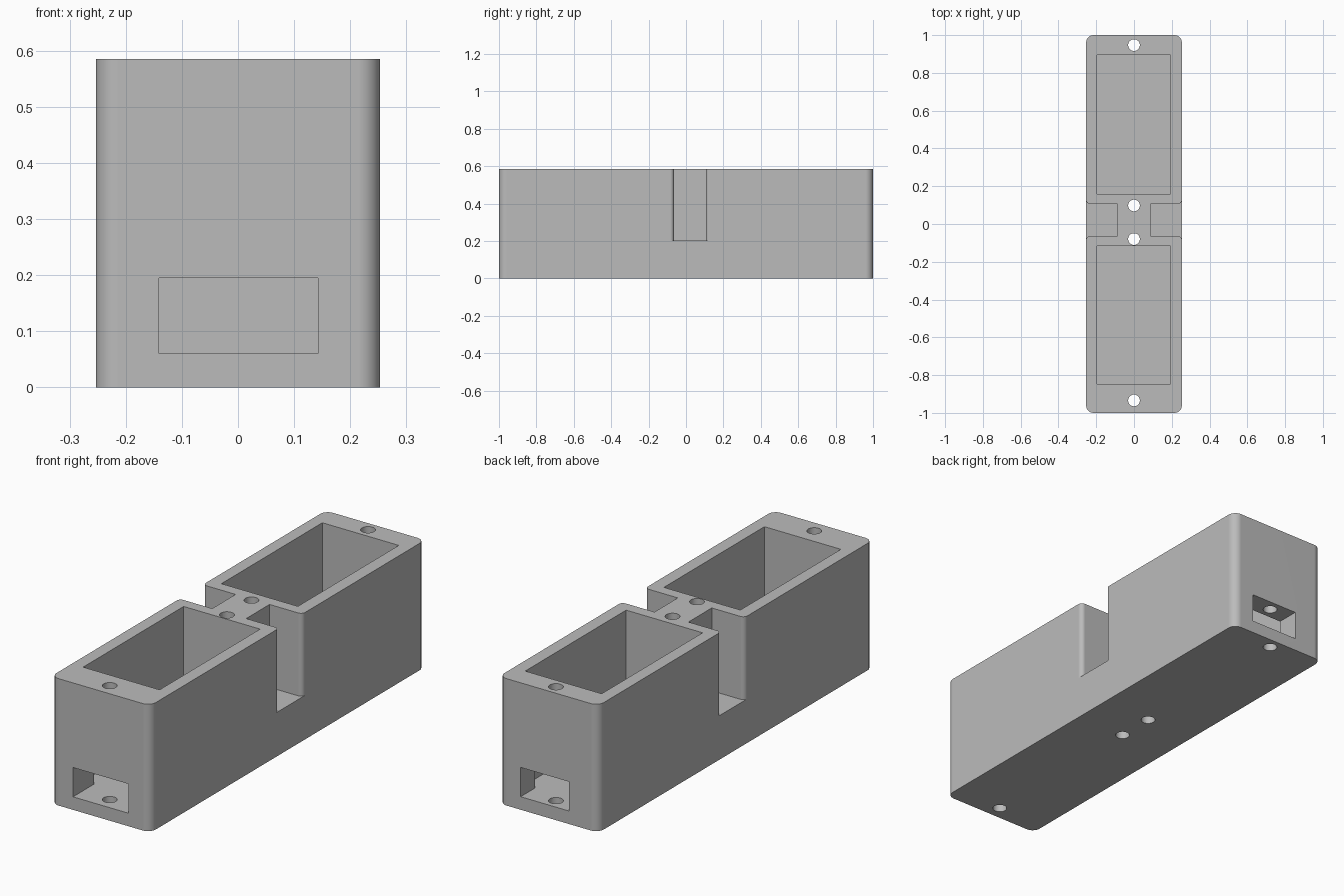
import bpy, bmesh
from math import sin, cos, pi

cube = bpy.data.objects.get("Cube")
if cube:
    bpy.data.objects.remove(cube, do_unlink=True)

HALF_W, HALF_L, HEIGHT, FLOOR = 0.2535, 1.0, 0.585, 0.06
STEPS = 10

grey = bpy.data.materials.new("matte_grey")
grey.use_nodes = True
grey.diffuse_color = (0.5, 0.5, 0.5, 1)
grey.node_tree.nodes["Principled BSDF"].inputs["Base Color"].default_value = (0.5, 0.5, 0.5, 1)


def arc(cx, cy, r, start, end, steps=STEPS):
    """Points on an arc, angles in quarter turns."""
    angles = [(start + (end - start) * i / steps) * pi / 2 for i in range(steps + 1)]
    return [(cx + r * cos(a), cy + r * sin(a)) for a in angles]


def prism(name, outline, z0, z1):
    """Extrude a flat outline between two heights."""
    bm = bmesh.new()
    face = bm.faces.new([bm.verts.new((x, y, z0)) for x, y in outline])
    top = bmesh.ops.extrude_face_region(bm, geom=[face])["geom"]
    bmesh.ops.translate(bm, vec=(0, 0, z1 - z0),
                        verts=[v for v in top if isinstance(v, bmesh.types.BMVert)])
    bmesh.ops.recalc_face_normals(bm, faces=bm.faces)
    mesh = bpy.data.meshes.new(name)
    bm.to_mesh(mesh)
    bm.free()
    mesh.materials.append(grey)
    obj = bpy.data.objects.new(name, mesh)
    bpy.context.collection.objects.link(obj)
    return obj


def rect(x0, x1, y0, y1):
    return [(x0, y0), (x1, y0), (x1, y1), (x0, y1)]


# Main block with rounded vertical corners
r = 0.04
cx, cy = HALF_W - r, HALF_L - r
outline = []
for i, (sx, sy) in enumerate([(1, 1), (-1, 1), (-1, -1), (1, -1)]):
    outline += arc(sx * cx, sy * cy, r, i, i + 1)
body = prism("twin_pocket_housing", outline, 0, HEIGHT)

cutters = []

# Deep open pockets
for name, y0, y1 in [("front_pocket", -0.848, -0.116), ("back_pocket", 0.159, 0.894)]:
    cutters.append(prism(name, rect(-0.196, 0.194, y0, y1), FLOOR, HEIGHT + 0.1))

# Side notches at the waist, with rounded mouths
r, y0, y1, inner = 0.021, -0.064, 0.106, 0.0865
mouth = [(inner, y1), (inner, y0)]
mouth += arc(HALF_W - r, y0 - r, r, 1, 0)
mouth += [(HALF_W + 0.1, y0 - r), (HALF_W + 0.1, y1 + r)]
mouth += arc(HALF_W - r, y1 + r, r, 0, -1)
for name, side in [("left_notch", 1), ("right_notch", -1)]:
    cutters.append(prism(name, [(side * x, y) for x, y in mouth], 0.203, HEIGHT + 0.1))

# End openings leading into the pockets
for name, x0, x1, y0, y1 in [("front_opening", -0.141, 0.143, -1.1, -0.8),
                             ("back_opening", -0.103, 0.143, 0.85, 1.1)]:
    cutters.append(prism(name, rect(x0, x1, y0, y1), FLOOR, 0.195))

# Vertical screw holes
for y in (-0.934, -0.08, 0.098, 0.947):
    circle = arc(0, y, 0.031, 0, 4, 32)[:-1]
    cutters.append(prism("screw_hole", circle, -0.1, HEIGHT + 0.1))

# Cut everything out of the block
bpy.ops.object.select_all(action="DESELECT")
bpy.context.view_layer.objects.active = body
body.select_set(True)
for cutter in cutters:
    cutter.hide_render = True
    mod = body.modifiers.new(cutter.name, "BOOLEAN")
    mod.operation, mod.solver, mod.object = "DIFFERENCE", "EXACT", cutter
    bpy.ops.object.modifier_apply(modifier=mod.name)
for cutter in cutters:
    bpy.data.objects.remove(cutter, do_unlink=True)

# Smooth curves, crisp edges, flat walls
bpy.ops.object.shade_smooth_by_angle(angle=pi / 6)
weighted = body.modifiers.new("flat_walls", "WEIGHTED_NORMAL")
weighted.keep_sharp = True
